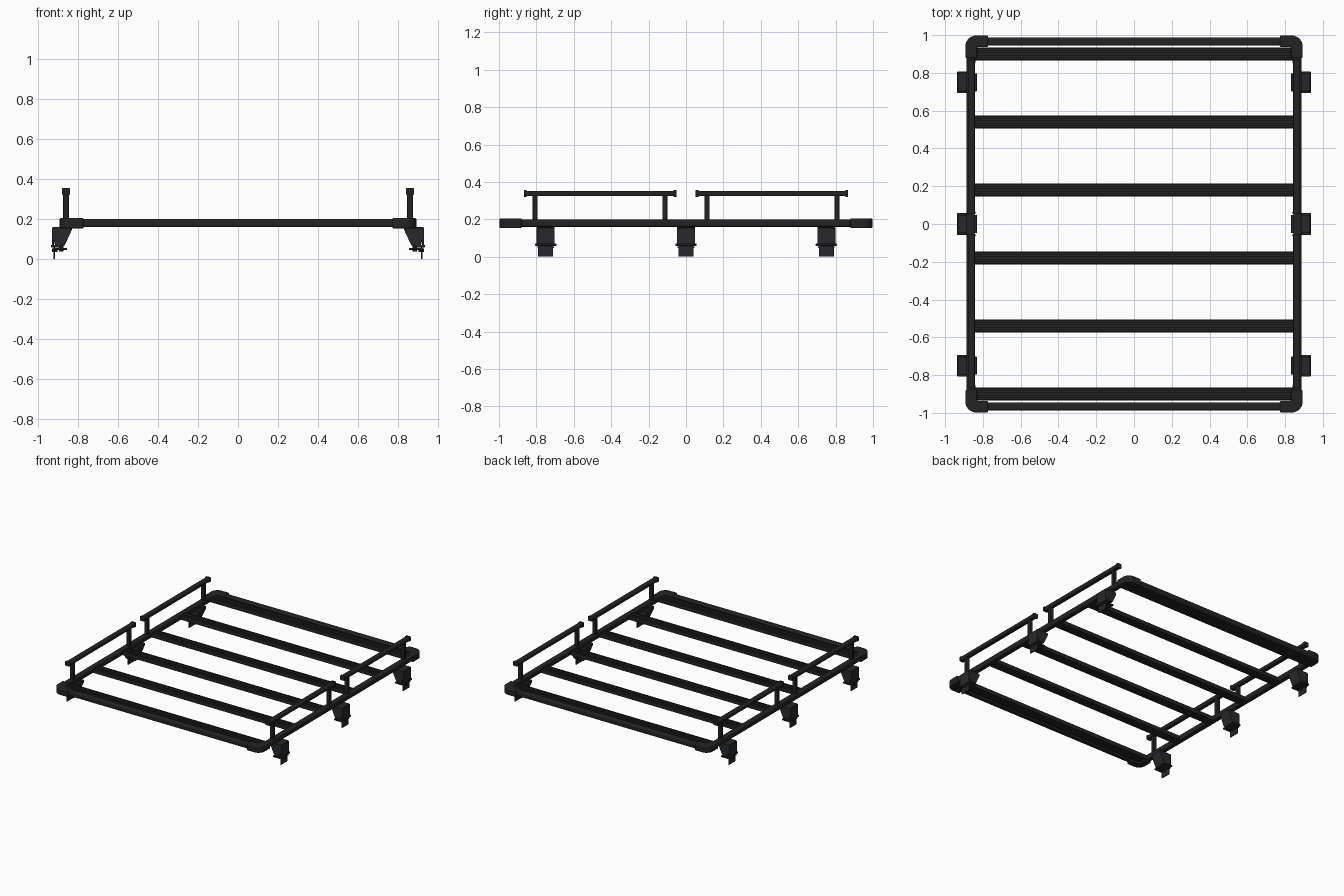
import bpy, bmesh, math
from mathutils import Vector

if "Cube" in bpy.data.objects:
    bpy.data.objects.remove(bpy.data.objects["Cube"])

black = bpy.data.materials.new("black_coat")
black.diffuse_color = (0.017, 0.017, 0.018, 1)
black.use_nodes = True
black.node_tree.nodes["Principled BSDF"].inputs["Base Color"].default_value = black.diffuse_color
steel = bpy.data.materials.new("dark_steel")
steel.diffuse_color = (0.02, 0.022, 0.025, 1)
steel.use_nodes = True
steel.node_tree.nodes["Principled BSDF"].inputs["Base Color"].default_value = steel.diffuse_color


def prism(name, pts, axis, a, b, bevel=0.0, mat=black, smooth=True):
    """Extrude a 2D outline along an axis from a to b."""
    place = {"x": lambda p, t: (t, p[0], p[1]),
             "y": lambda p, t: (p[0], t, p[1]),
             "z": lambda p, t: (p[0], p[1], t)}[axis]
    bm = bmesh.new()
    face = bm.faces.new([bm.verts.new(place(p, a)) for p in pts])
    ext = bmesh.ops.extrude_face_region(bm, geom=[face])
    move = Vector(place((0, 0), b - a))
    bmesh.ops.translate(bm, vec=move, verts=[v for v in ext["geom"] if isinstance(v, bmesh.types.BMVert)])
    bmesh.ops.recalc_face_normals(bm, faces=bm.faces)
    me = bpy.data.meshes.new(name)
    bm.to_mesh(me)
    bm.free()
    me.materials.append(mat)
    ob = bpy.data.objects.new(name, me)
    bpy.context.collection.objects.link(ob)
    if bevel:
        m = ob.modifiers.new("bevel", "BEVEL")
        m.width, m.segments = bevel, 3
        m.limit_method, m.angle_limit = "ANGLE", math.radians(40)
    if smooth:
        bpy.context.view_layer.objects.active = ob
        bpy.ops.object.select_all(action="DESELECT")
        ob.select_set(True)
        bpy.ops.object.shade_smooth_by_angle(angle=math.radians(35))
    return ob


def rect(u0, u1, v0, v1):
    return [(u0, v0), (u1, v0), (u1, v1), (u0, v1)]


def box(name, x, y, z, bevel=0.0, mat=black):
    return prism(name, rect(*x, *y), "z", z[0], z[1], bevel, mat)


def disc(u, v, r, n):
    return [(u + r * math.cos(i * math.tau / n), v + r * math.sin(i * math.tau / n)) for i in range(n)]


def round_rect(u0, u1, v0, v1, r, n=4):
    pts = []
    for k, (cu, cv) in enumerate([(u1 - r, v1 - r), (u0 + r, v1 - r), (u0 + r, v0 + r), (u1 - r, v0 + r)]):
        for i in range(n + 1):
            t = (k + i / n) * math.pi / 2
            pts.append((cu + r * math.cos(t), cv + r * math.sin(t)))
    return pts


# Outer frame rails
for s in (-1, 1):
    x0, x1 = sorted((s * 0.844, s * 0.886))
    prism("side_rail", round_rect(x0, x1, 0.16, 0.2, 0.008), "y", -0.93, 0.93)
    y0, y1 = sorted((s * 0.945, s * 0.987))
    prism("end_rail", round_rect(y0, y1, 0.16, 0.2, 0.008), "x", -0.83, 0.83)

# Rounded corner caps joining the rails
X, Y, R, W, L = 0.893, 0.998, 0.058, 0.061, 0.12
outline = [(X - L, Y - W), (X - W, Y - W), (X - W, Y - L), (X, Y - L)]
outline += [(X - R + R * math.cos(i * math.pi / 16), Y - R + R * math.sin(i * math.pi / 16)) for i in range(9)]
outline += [(X - L, Y)]
for sx in (-1, 1):
    for sy in (-1, 1):
        prism("corner_cap", [(sx * x, sy * y) for x, y in outline], "z", 0.153, 0.205, 0.007)

# Crossbars with two slots along the top
bar = [(-0.034, 0.162), (0.034, 0.162), (0.034, 0.192), (0.029, 0.197),
       (0.018, 0.197), (0.018, 0.188), (0.010, 0.188), (0.010, 0.197),
       (-0.010, 0.197), (-0.010, 0.188), (-0.018, 0.188), (-0.018, 0.197),
       (-0.029, 0.197), (-0.034, 0.192)]
for i in range(6):
    y = -0.9 + 0.36 * i
    prism("crossbar", [(y + u, v) for u, v in bar], "x", -0.85, 0.85, smooth=False)

# Raised side handrails: two per side, each on two posts
for sx in (-1, 1):
    xc = sx * 0.861
    for sy in (-1, 1):
        a, b = sorted((sy * 0.052, sy * 0.866))
        prism("handrail", round_rect(xc - 0.018, xc + 0.018, 0.324, 0.352, 0.006), "y", a, b)
        for e in (a, b - 0.014):
            prism("handrail_end_cap", round_rect(xc - 0.021, xc + 0.021, 0.32, 0.356, 0.008), "y", e, e + 0.014)
        for py in (0.113, 0.807):
            y = sy * py
            box("handrail_post", (xc - 0.014, xc + 0.014), (y - 0.013, y + 0.013), (0.19, 0.328), 0.003)

# Gutter mounts: tapered foot, clamp plates, hanging leaf and bolts
for s in (-1, 1):
    foot = [(s * x, z) for x, z in [(0.832, 0.16), (0.93, 0.16), (0.93, 0.115),
                                    (0.915, 0.068), (0.868, 0.068), (0.832, 0.145)]]
    for y in (-0.75, 0, 0.75):
        prism("mount_foot", foot, "y", y - 0.048, y + 0.048, 0.003, steel)
        xs = sorted((s * 0.885, s * 0.936))
        box("mount_outer_plate", sorted((s * 0.922, s * 0.932)), (y - 0.048, y + 0.048), (0.068, 0.155), 0.002, steel)
        box("clamp_upper_plate", xs, (y - 0.057, y + 0.057), (0.058, 0.07), 0.003, steel)
        box("clamp_lower_plate", sorted((s * 0.855, s * 0.93)), (y - 0.045, y + 0.045), (0.046, 0.056), 0.002, steel)
        box("gutter_leaf", sorted((s * 0.917, s * 0.924)), (y - 0.04, y + 0.04), (0.0, 0.066), 0.002, steel)
        a, b = sorted((s * 0.905, s * 0.931))
        prism("leaf_bolt", disc(y, 0.042, 0.009, 6), "x", a, b, 0, steel)
        prism("clamp_bolt", disc(s * 0.885, y, 0.012, 6), "z", 0.038, 0.07, 0, steel)
